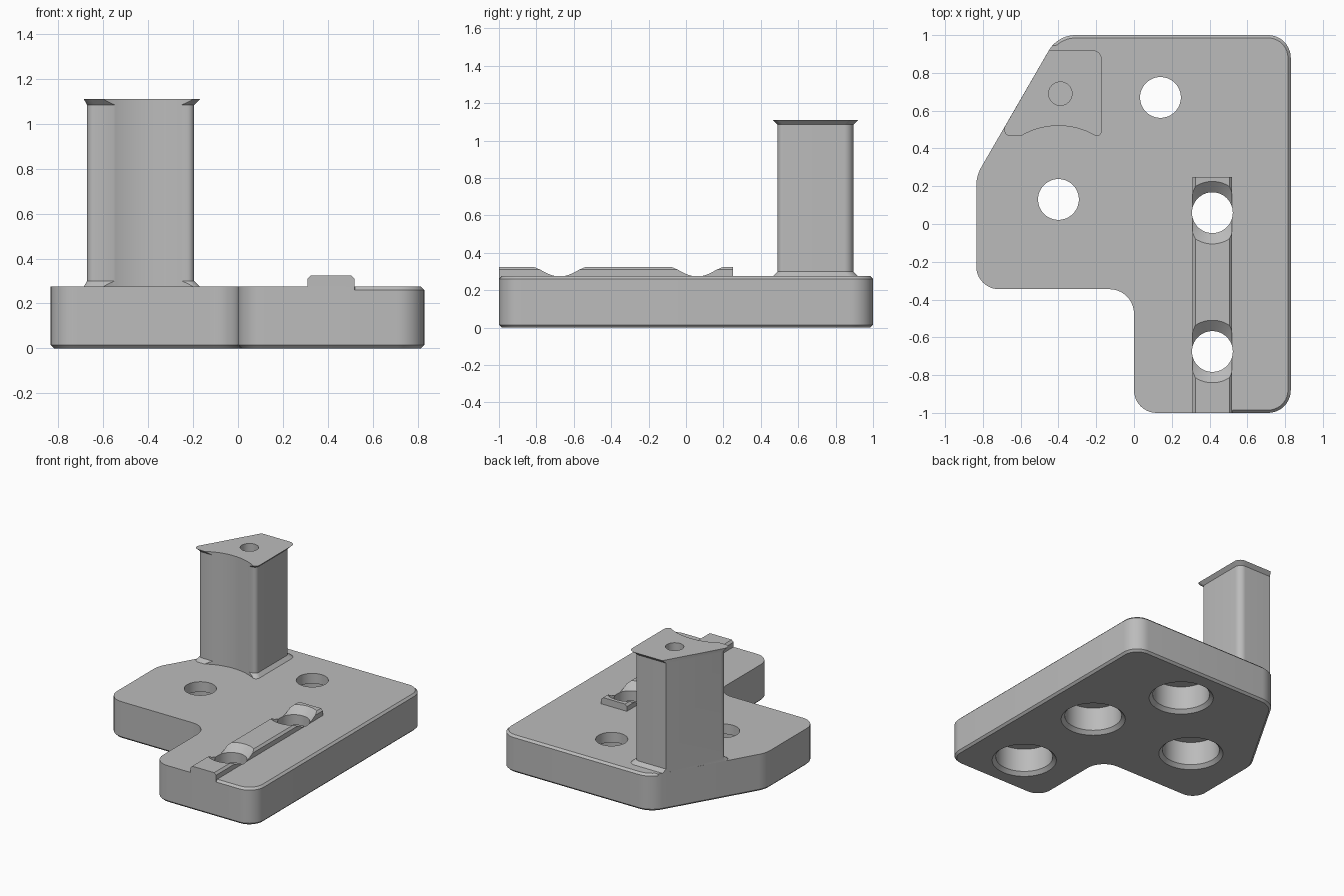
import bpy, bmesh, math
from mathutils import Vector

if "Cube" in bpy.data.objects:
    bpy.data.objects.remove(bpy.data.objects["Cube"], do_unlink=True)

GREY = (0.5, 0.5, 0.5, 1)
grey = bpy.data.materials.new("plain_grey")
grey.use_nodes = True
grey.diffuse_color = GREY
grey.node_tree.nodes["Principled BSDF"].inputs["Base Color"].default_value = GREY

TOP = 0.275


def loft(name, rings):
    """Skin equal-length closed rings and cap both ends."""
    bm = bmesh.new()
    rows = [[bm.verts.new(p) for p in ring] for ring in rings]
    n = len(rows[0])
    for a, b in zip(rows, rows[1:]):
        for i in range(n):
            j = (i + 1) % n
            bm.faces.new((a[i], a[j], b[j], b[i]))
    bm.faces.new(rows[0][::-1])
    bm.faces.new(rows[-1])
    bmesh.ops.remove_doubles(bm, verts=bm.verts, dist=1e-5)
    bmesh.ops.recalc_face_normals(bm, faces=bm.faces)
    mesh = bpy.data.meshes.new(name)
    bm.to_mesh(mesh)
    bm.free()
    mesh.materials.append(grey)
    ob = bpy.data.objects.new(name, mesh)
    bpy.context.collection.objects.link(ob)
    return ob


def at_height(points, z):
    return [(p[0], p[1], z) for p in points]


def rounded(corners, steps=10):
    """Polygon outline with an arc of the given radius at each corner."""
    out = []
    for i, (x, y, r) in enumerate(corners):
        p = Vector((x, y))
        if r == 0:
            out.append(p)
            continue
        u = (Vector(corners[i - 1][:2]) - p).normalized()
        v = (Vector(corners[(i + 1) % len(corners)][:2]) - p).normalized()
        half = math.acos(u.dot(v)) / 2
        c = p + (u + v).normalized() * r / math.sin(half)
        s, e = p + u * r / math.tan(half) - c, p + v * r / math.tan(half) - c
        a = math.atan2(s.y, s.x)
        turn = math.remainder(math.atan2(e.y, e.x) - a, math.tau)
        for k in range(steps + 1):
            t = a + turn * k / steps
            out.append(c + r * Vector((math.cos(t), math.sin(t))))
    return out


def inset(points, d, rule=lambda p: True):
    """Move the chosen points of a counter-clockwise outline inward."""
    out = []
    for i, p in enumerate(points):
        a = (p - points[i - 1]).normalized()
        b = (points[(i + 1) % len(points)] - p).normalized()
        m = Vector((-a.y - b.y, a.x + b.x)) / (1 + a.dot(b))
        out.append(p + m * d if rule(p) else p)
    return out


def turned(name, profile, x, y, sides=64):
    """Solid of revolution from (radius, height) pairs."""
    return loft(name, [[(x + r * math.cos(math.tau * k / sides),
                         y + r * math.sin(math.tau * k / sides), z)
                        for k in range(sides)] for r, z in profile])


def cut(ob, cutter):
    mod = ob.modifiers.new("cut", 'BOOLEAN')
    mod.operation = 'DIFFERENCE'
    mod.solver = 'EXACT'
    mod.object = cutter
    bpy.context.view_layer.objects.active = ob
    bpy.ops.object.modifier_apply(modifier=mod.name)


def diagonal_x(y):
    return -0.404 - (1 - y) / math.sqrt(3)


# Base plate: stepped outline, chamfered below and on part of the top edge
outline = rounded([
    (0, -1, 0.12), (0.52, -1, 0), (0.521, -1, 0), (0.83, -1, 0.12),
    (0.83, 1, 0.12), (diagonal_x(1), 1, 0.165),
    (-0.835, 0.255, 0.2), (-0.835, -0.345, 0.12), (0, -0.345, 0.13)])
top_edge = inset(outline, 0.015, lambda p: p.x > 0.5205 or p.y > 0.95)
plate = loft("base_plate", [
    at_height(inset(outline, 0.015), 0), at_height(outline, 0.015),
    at_height(outline, TOP - 0.015), at_height(top_edge, TOP)])

# Guide rail with chamfered top edges
section = [(0.31, TOP), (0.52, TOP), (0.52, 0.31), (0.505, 0.325),
           (0.325, 0.325), (0.31, 0.31)]
rail = loft("guide_rail", [[(x, y, z) for x, z in section] for y in (-1, 0.25)])

# Tower: flared at both ends, flush with the diagonal edge of the plate


def tower_ring(d, z):
    lo, hi, right = 0.465 + d, 0.92 - d, -0.17 - d
    return at_height(rounded([
        (diagonal_x(lo), lo, 0.035), (right, lo, 0.03),
        (right, hi, 0.05), (diagonal_x(hi), hi, 0)]), z)


FLARE = 0.025
tower = loft("tower", [
    tower_ring(0, TOP), tower_ring(FLARE, TOP + FLARE),
    tower_ring(FLARE, 1.11 - FLARE), tower_ring(0, 1.11)])

# Bolt holes: counterbored below, conical clearance above
bolt = [(0.23, -0.01), (0.195, 0.025), (0.195, 0.2), (0.108, 0.2),
        (0.108, TOP + 0.001), (0.183, 0.34)]
cutters = []
for x, y in ((0.14, 0.67), (-0.40, 0.13), (0.415, 0.06), (0.415, -0.675)):
    c = turned("bolt_cutter", bolt, x, y)
    cutters.append(c)
    cut(plate, c)
    if x > 0.4:
        cut(rail, c)

# Tool clearance scooped from the tower front, and a blind hole in its top
for profile, x, y, sides in (([(0.39, 0.2), (0.39, 1.2)], -0.40, 0.13, 128),
                             ([(0.062, 0.8), (0.062, 1.2)], -0.39, 0.69, 48)):
    c = turned("tower_cutter", profile, x, y, sides)
    cutters.append(c)
    cut(tower, c)

for c in cutters:
    bpy.data.objects.remove(c, do_unlink=True)

# Smooth curved walls, keep the edges crisp
for ob in (plate, rail, tower):
    bpy.ops.object.select_all(action='DESELECT')
    ob.select_set(True)
    bpy.context.view_layer.objects.active = ob
    bpy.ops.object.shade_smooth_by_angle(angle=math.radians(25))
